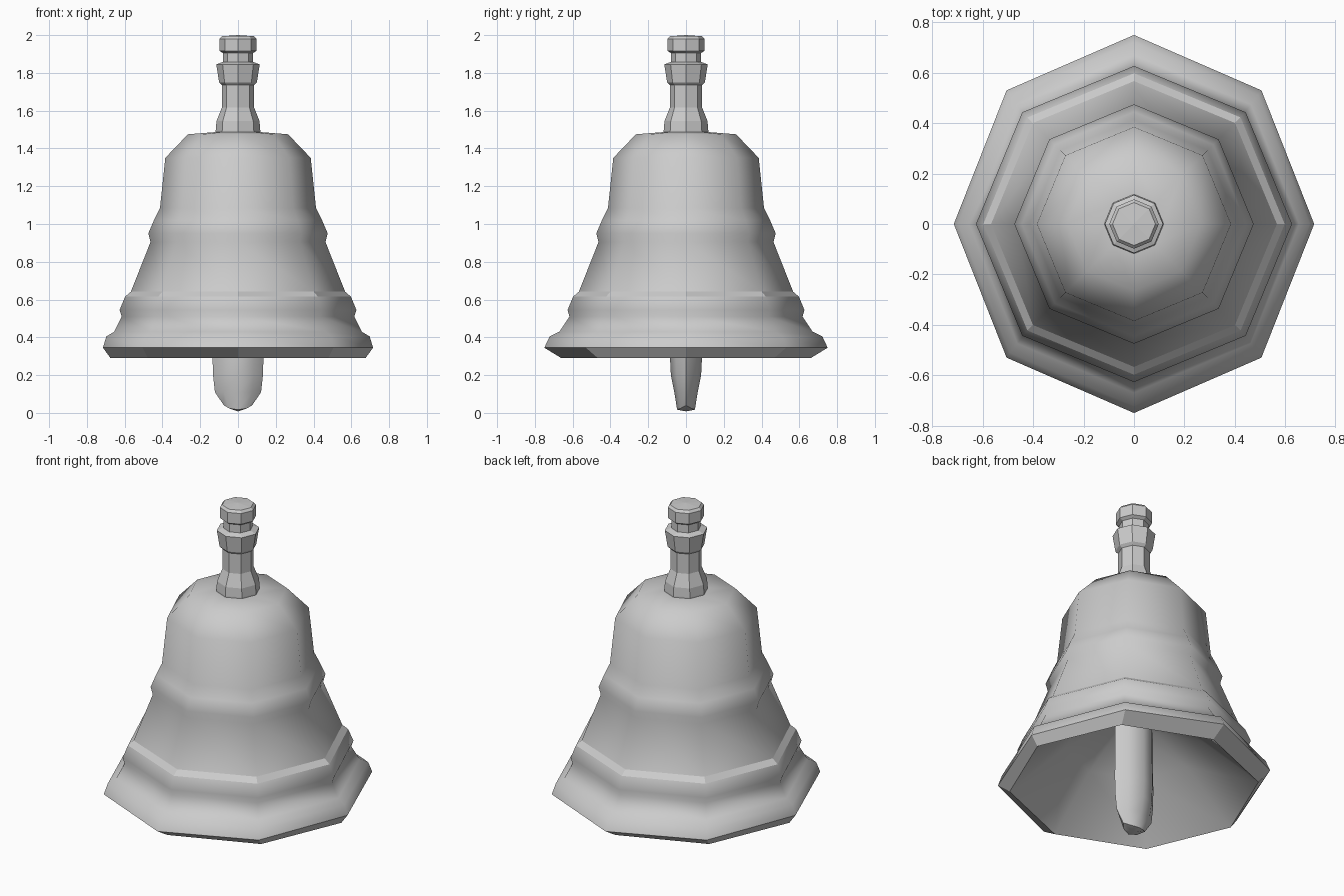
import bpy, bmesh, math

cube = bpy.data.objects.get("Cube")
if cube:
    bpy.data.objects.remove(cube, do_unlink=True)

SIDES = 8

grey = bpy.data.materials.new("plain grey")
grey.use_nodes = True
COLOUR = (0.6, 0.6, 0.6, 1)
grey.diffuse_color = COLOUR
grey.node_tree.nodes["Principled BSDF"].inputs["Base Color"].default_value = COLOUR


def lathe(name, rings, smooth=False, flat_spans=(), pinch=1.0):
    """Join eight-sided rings given as (z, x radius, y radius[, z drop towards x = 0]).
    Pinch scales the diagonal corners."""
    bm = bmesh.new()
    loops = []
    for z, rx, ry, *drop in rings:
        d = drop[0] if drop else 0
        loop = []
        for i in range(SIDES):
            a = 2 * math.pi * i / SIDES
            s = pinch if i % 2 else 1.0
            loop.append(bm.verts.new((s * rx * math.cos(a), s * ry * math.sin(a),
                                      z - d * abs(math.sin(a)))))
        loops.append(loop)
    for k in range(len(loops) - 1):
        for i in range(SIDES):
            j = (i + 1) % SIDES
            f = bm.faces.new((loops[k][i], loops[k][j], loops[k + 1][j], loops[k + 1][i]))
            f.smooth = smooth and k not in flat_spans
    bmesh.ops.remove_doubles(bm, verts=bm.verts, dist=0.0005)
    bmesh.ops.recalc_face_normals(bm, faces=bm.faces)
    mesh = bpy.data.meshes.new(name)
    bm.to_mesh(mesh)
    bm.free()
    obj = bpy.data.objects.new(name, mesh)
    obj.data.materials.append(grey)
    bpy.context.collection.objects.link(obj)
    return obj


# Bell: outer wall from the crown down, bevelled lip, shallow domed hollow
outer = [(1.49, 0, 0), (1.487, 0.115, 0.115), (1.475, 0.265, 0.265),
         (1.35, 0.385, 0.385), (1.085, 0.413, 0.413), (1.02, 0.445, 0.445),
         (0.95, 0.475, 0.475), (0.905, 0.463, 0.463), (0.642, 0.567, 0.567),
         (0.615, 0.598, 0.598), (0.545, 0.627, 0.627), (0.51, 0.615, 0.617),
         (0.43, 0.655, 0.67), (0.405, 0.697, 0.722), (0.345, 0.715, 0.75)]
inner = [(0.29, 0.675, 0.66), (0.55, 0.37, 0.37), (0.68, 0.15, 0.15), (0.72, 0, 0)]
LEDGE, LIP = 8, len(outer) - 1
lathe("bell", outer + inner, smooth=True, flat_spans=(LEDGE, LIP))

# Turned handle with a collar and a knob
handle = [(1.47, 0.118), (1.495, 0.118), (1.545, 0.114), (1.618, 0.085), (1.735, 0.085),
          (1.75, 0.1), (1.845, 0.115), (1.858, 0.08), (1.905, 0.08),
          (1.917, 0.098), (1.98, 0.098), (1.994, 0.085), (2.0, 0)]
lathe("handle", [(z, r, r) for z, r in handle])

# Flattened clapper hanging inside
clapper = lathe("clapper", [
    (0.008, 0, 0), (0.04, 0.075, 0.047, 0.023), (0.11, 0.122, 0.062),
    (0.2, 0.132, 0.08), (0.3, 0.135, 0.085), (0.72, 0.13, 0.082)],
    smooth=True, pinch=0.88)
clapper.data.set_sharp_from_angle(angle=math.radians(50))
